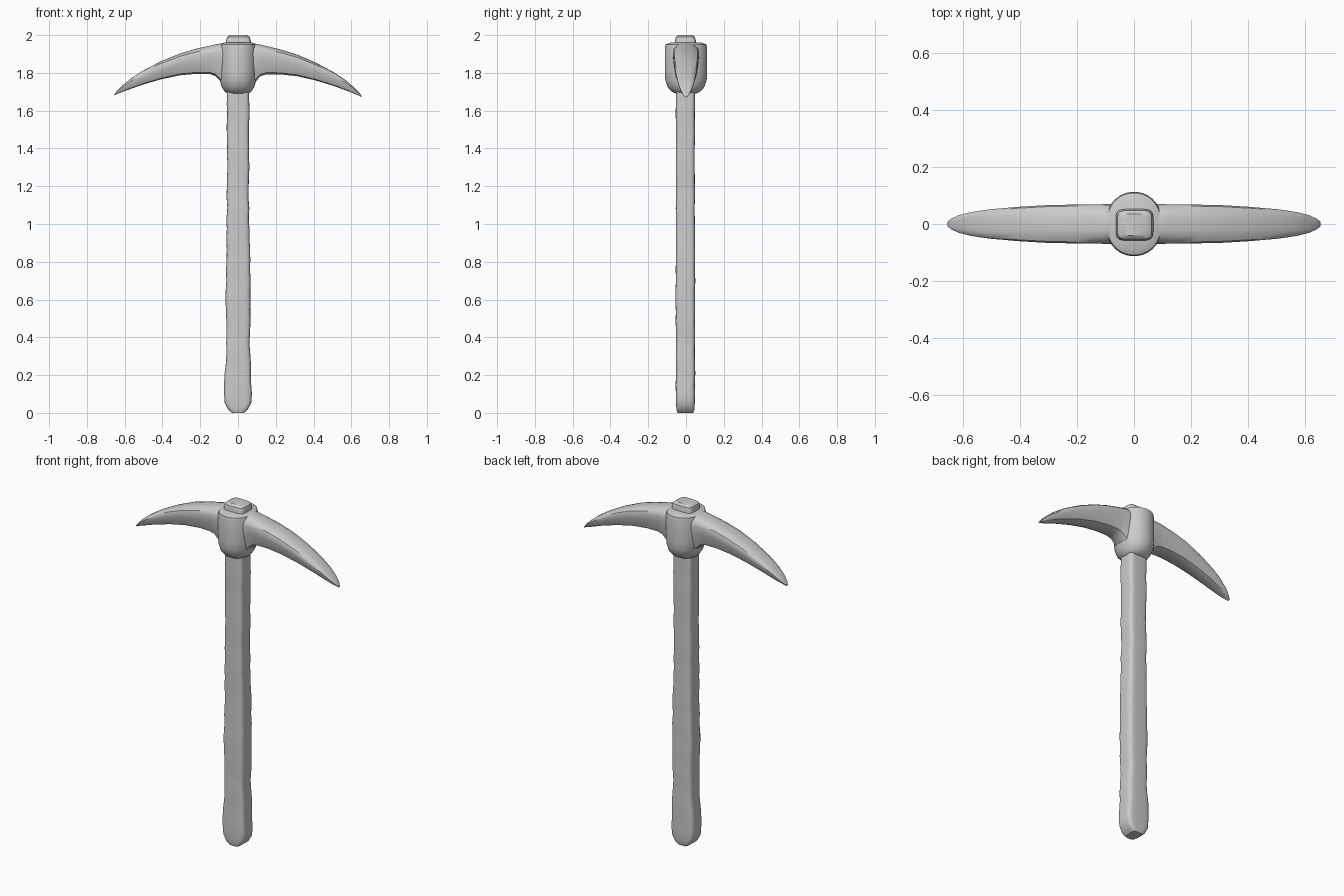
import bpy, bmesh, math, random
from mathutils import Vector

random.seed(4)
cube = bpy.data.objects.get("Cube")
if cube:
    bpy.data.objects.remove(cube, do_unlink=True)

grey = bpy.data.materials.new("plain grey")
grey.use_nodes = True
colour = (0.6, 0.6, 0.6, 1)
grey.diffuse_color = colour
grey.node_tree.nodes["Principled BSDF"].inputs["Base Color"].default_value = colour


def loft(name, rings, angle=35):
    """Skin a list of equal-length rings of points and cap both ends."""
    bm = bmesh.new()
    loops = [[bm.verts.new(p) for p in ring] for ring in rings]
    n = len(loops[0])
    for a, b in zip(loops, loops[1:]):
        for i in range(n):
            j = (i + 1) % n
            bm.faces.new((a[i], a[j], b[j], b[i]))
    bm.faces.new(loops[0])
    bm.faces.new(loops[-1])
    bmesh.ops.recalc_face_normals(bm, faces=bm.faces)
    mesh = bpy.data.meshes.new(name)
    bm.to_mesh(mesh)
    bm.free()
    mesh.materials.append(grey)
    obj = bpy.data.objects.new(name, mesh)
    bpy.context.collection.objects.link(obj)
    bpy.ops.object.select_all(action="DESELECT")
    obj.select_set(True)
    bpy.context.view_layer.objects.active = obj
    bpy.ops.object.shade_smooth_by_angle(angle=math.radians(angle))
    return obj


def superellipse(cx, cy, rx, ry, z, power, count=32):
    ring = []
    for i in range(count):
        t = 2 * math.pi * (i + 0.5) / count
        c, s = math.cos(t), math.sin(t)
        ring.append(Vector((cx + rx * math.copysign(abs(c) ** (2 / power), c),
                            cy + ry * math.copysign(abs(s) ** (2 / power), s), z)))
    return ring


def sample(table, t):
    """Linear lookup in rows whose first entry is the key."""
    for a, b in zip(table, table[1:]):
        if t <= b[0]:
            f = (t - a[0]) / (b[0] - a[0])
            return [p + (q - p) * f for p, q in zip(a[1:], b[1:])]
    return table[-1][1:]


# Handle: square-sectioned shaft, swollen at the grip and slightly hand carved
shaft = [(0, .03, .042), (.015, .05, .047), (.05, .07, .05), (.1, .074, .051),
         (.22, .069, .051), (.35, .061, .05), (.6, .066, .052), (.8, .063, .051),
         (1.1, .058, .05), (1.4, .058, .05), (1.65, .06, .051), (1.8, .055, .05)]
heights = [0, .015, .03, .05, .075, .1] + [.15 + .055 * i for i in range(31)]
rings = []
for z in heights:
    rx, ry = sample(shaft, z)
    wob = .003 if .1 < z < 1.6 else 0
    rings.append(superellipse(random.uniform(-wob, wob), -.003 + random.uniform(-wob, wob) / 2,
                              rx, ry, z, 5))
loft("handle", rings)

# Handle end standing proud of the head
loft("handle_top", [superellipse(.002, -.003, r, r * .84, z, 5)
                    for r, z in ((.066, 1.9), (.066, 1.97), (.06, 1.99), (.045, 2.0))])

# Eye of the head: round socket tapering in to the shaft
socket = [(.055, .055, 1.69), (.07, .075, 1.7), (.087, .098, 1.725), (.097, .11, 1.76),
          (.1, .113, 1.8), (.1, .113, 1.93), (.096, .109, 1.95), (.075, .085, 1.96)]
loft("head_socket", [superellipse(0, 0, rx, ry, z, 2.1) for rx, ry, z in socket])

# Blade: x, top z, bottom z, half thickness
blade = [(0, 1.955, 1.73, .07), (.07, 1.955, 1.735, .07), (.095, 1.955, 1.757, .07),
         (.12, 1.95, 1.783, .069), (.15, 1.943, 1.793, .069), (.22, 1.927, 1.794, .068),
         (.31, 1.9, 1.785, .066), (.41, 1.858, 1.763, .06), (.51, 1.805, 1.733, .051),
         (.57, 1.765, 1.711, .042), (.615, 1.728, 1.694, .031), (.643, 1.698, 1.683, .018),
         (.654, 1.683, 1.675, .008)]
# Cross-section: low crown, wide shoulders and a narrower underside
half = [(.3, 1), (.6, .97), (.92, .87), (1, .74), (.93, .5), (.8, .2), (.68, .06), (.4, 0)]
section = half + [(-y, z) for y, z in reversed(half)]
rings = []
for side in (-1, 1):
    rows = blade[:0:-1] if side < 0 else blade
    drop = .004 * -side
    for x, top, bottom, thick in rows:
        shift = drop * x / .65
        rings.append([Vector((side * x, y * thick, bottom + z * (top - bottom) + shift))
                      for y, z in section])
loft("pick_blade", rings, 40)
